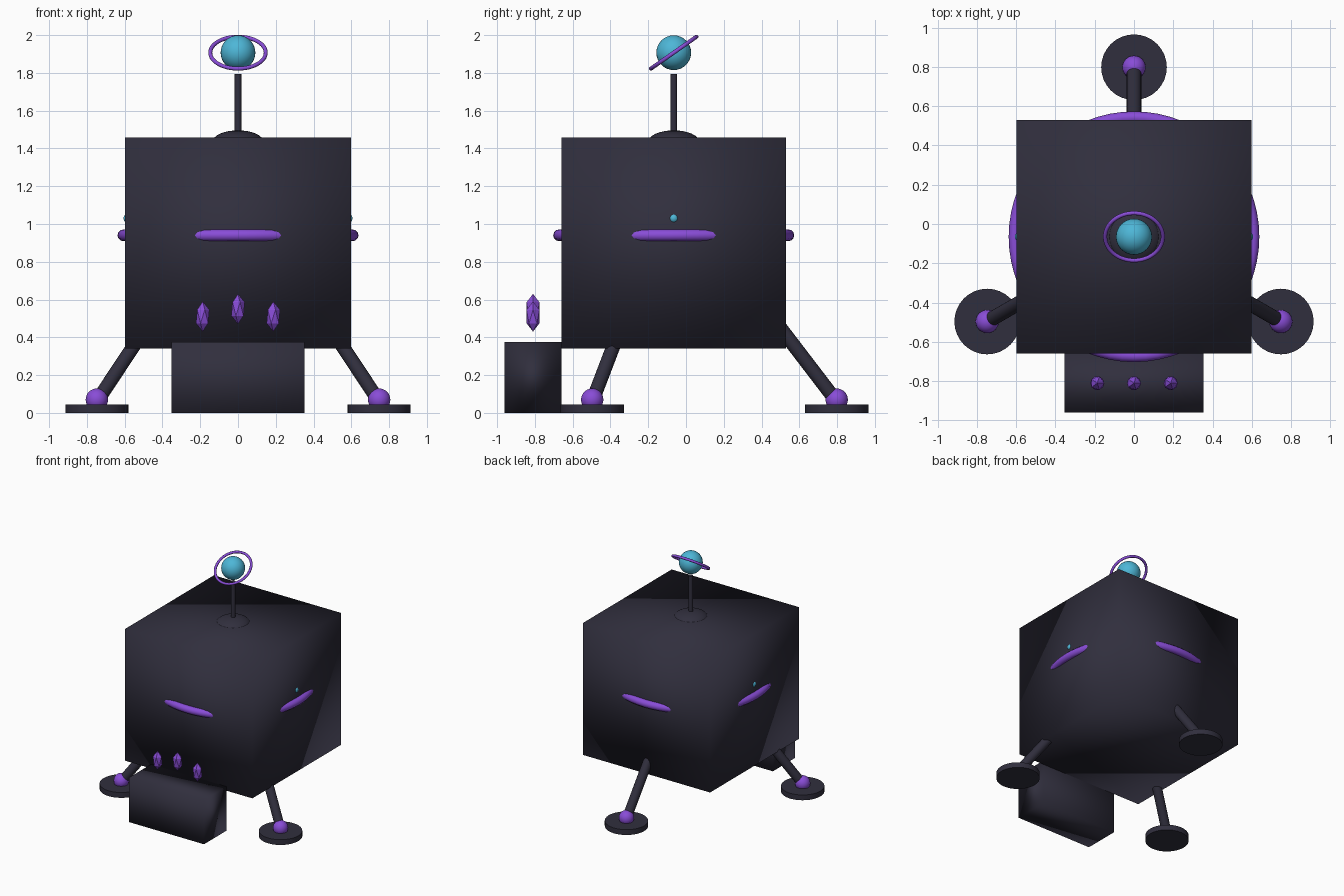
import bpy, math
from mathutils import Vector

if "Cube" in bpy.data.objects:
    bpy.data.objects.remove(bpy.data.objects["Cube"])

CY = -0.065  # body centre along y


def material(name, rgb):
    m = bpy.data.materials.new(name)
    m.diffuse_color = (*rgb, 1)
    m.use_nodes = True
    m.node_tree.nodes["Principled BSDF"].inputs["Base Color"].default_value = m.diffuse_color
    return m


DARK = material("dark_metal", (0.030, 0.028, 0.047))
PURPLE = material("purple_glow", (0.25, 0.073, 0.68))
TEAL = material("teal_glow", (0.075, 0.47, 0.68))


def finish(name, mat, shading="angle"):
    o = bpy.context.object
    o.name = name
    o.data.materials.append(mat)
    if shading == "smooth":
        bpy.ops.object.shade_smooth()
    elif shading == "angle":
        bpy.ops.object.shade_smooth_by_angle(angle=math.radians(40))
    return o


def box(name, lo, hi, mat):
    lo, hi = Vector(lo), Vector(hi)
    bpy.ops.mesh.primitive_cube_add(size=1, location=(lo + hi) / 2)
    bpy.context.object.scale = hi - lo
    return finish(name, mat, "smooth")


def ball(name, loc, r, mat, squash=1.0):
    bpy.ops.mesh.primitive_uv_sphere_add(segments=32, ring_count=16, radius=r, location=loc)
    bpy.context.object.scale.z = squash
    return finish(name, mat, "smooth")


def rod(name, a, b, r, mat, sides=24):
    a, b = Vector(a), Vector(b)
    bpy.ops.mesh.primitive_cylinder_add(vertices=sides, radius=r, depth=(b - a).length,
                                        location=(a + b) / 2)
    bpy.context.object.rotation_euler = (b - a).to_track_quat('Z', 'Y').to_euler()
    return finish(name, mat)


def ring(name, loc, major, minor, mat, tilt=0.0):
    bpy.ops.mesh.primitive_torus_add(major_radius=major, minor_radius=minor, major_segments=64,
                                     minor_segments=12, location=loc, rotation=(tilt, 0, 0))
    return finish(name, mat, "smooth")


# Body and the boarding block in front
box("body", (-0.597, -0.66, 0.34), (0.597, 0.53, 1.458), DARK)
box("front_block", (-0.353, -0.96, 0.0), (0.353, -0.66, 0.375), DARK)

# Glowing belt that shows through the middle of each wall
ring("belt_ring", (0, CY, 0.94), 0.607, 0.031, PURPLE)

# Small side lights
for side, s in (("left", -1), ("right", 1)):
    ball(f"{side}_light", (s * 0.58, CY, 1.03), 0.026, TEAL)

# Three legs, each with a foot pad and an ankle ball
for name, deg in (("back", 90), ("left", 210), ("right", 330)):
    d = Vector((math.cos(math.radians(deg)), math.sin(math.radians(deg)), 0))
    c = Vector((0, CY, 0))
    foot = c + d * 0.863
    rod(f"{name}_foot", foot, foot + Vector((0, 0, 0.045)), 0.167, DARK, 32)
    ball(f"{name}_ankle", foot + Vector((0, 0, 0.07)), 0.059, PURPLE)
    rod(f"{name}_leg", foot + Vector((0, 0, 0.06)), c + d * 0.45 + Vector((0, 0, 0.60)), 0.037, DARK)

# Antenna with base, mast, ball and tilted ring
ball("antenna_base", (0, CY, 1.435), 0.135, DARK, 0.45)
rod("antenna_mast", (0, CY, 1.44), (0, CY, 1.795), 0.018, DARK, 16)
ball("antenna_ball", (0, CY, 1.907), 0.092, TEAL)
ring("antenna_ring", (0, CY, 1.907), 0.147, 0.0105, PURPLE, math.radians(35))

# Faceted crystals floating over the block
for i, (x, z) in enumerate(((-0.187, 0.51), (0, 0.55), (0.187, 0.51))):
    bpy.ops.mesh.primitive_ico_sphere_add(subdivisions=1, radius=0.04, location=(x, -0.81, z))
    bpy.context.object.scale.z = 2.0
    finish(f"crystal_{i + 1}", PURPLE, "flat")
